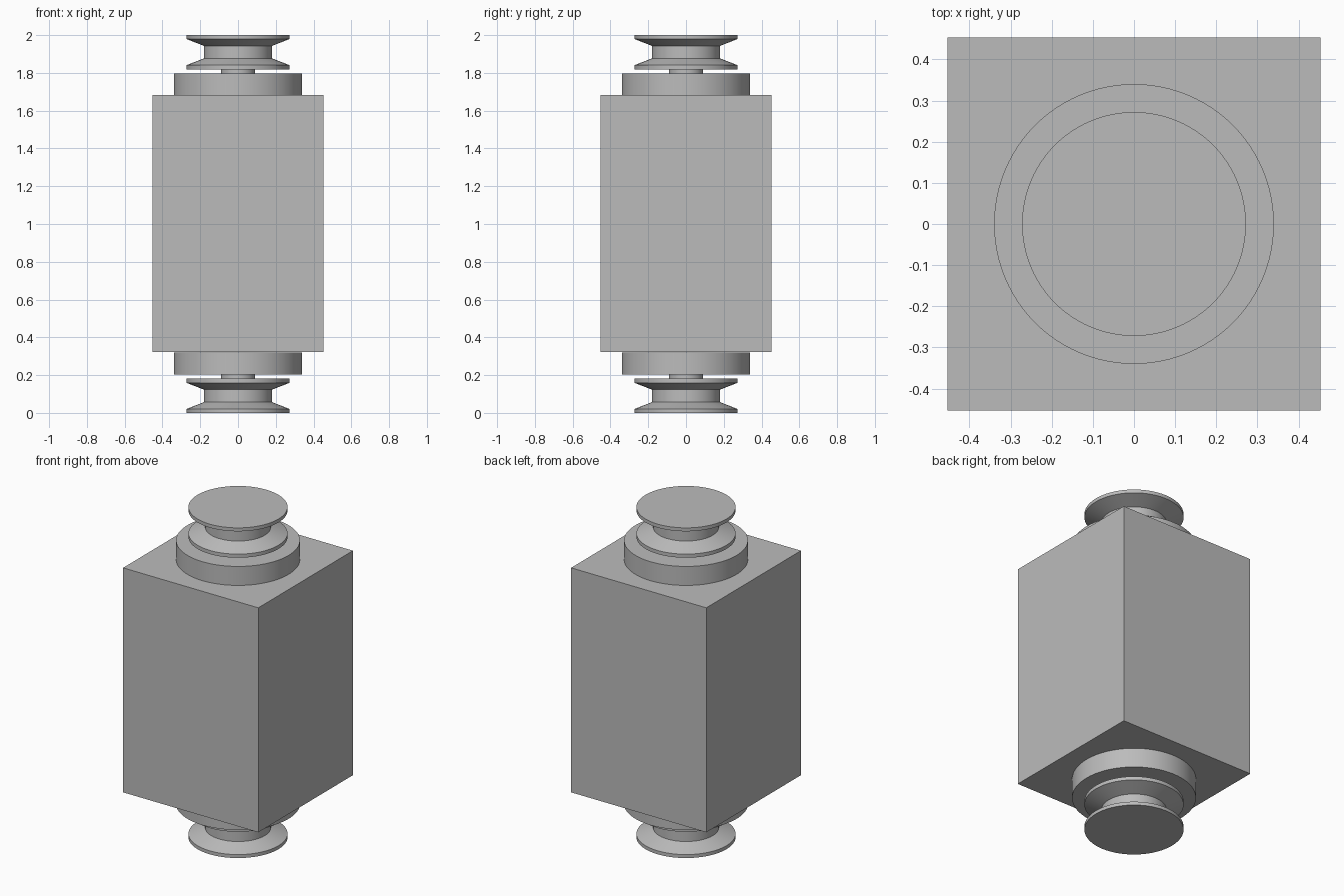
import bpy, bmesh, math

cube = bpy.data.objects.get("Cube")
if cube:
    bpy.data.objects.remove(cube, do_unlink=True)

grey = bpy.data.materials.new("plain_grey")
grey.use_nodes = True
colour = (0.5, 0.5, 0.5, 1)
grey.diffuse_color = colour
grey.node_tree.nodes["Principled BSDF"].inputs["Base Color"].default_value = colour

MIDDLE = 1.0
SIDES = 96


def finish(name, bm, smooth):
    bmesh.ops.recalc_face_normals(bm, faces=bm.faces)
    mesh = bpy.data.meshes.new(name)
    bm.to_mesh(mesh)
    bm.free()
    mesh.materials.append(grey)
    obj = bpy.data.objects.new(name, mesh)
    bpy.context.collection.objects.link(obj)
    if smooth:
        bpy.ops.object.select_all(action="DESELECT")
        obj.select_set(True)
        bpy.context.view_layer.objects.active = obj
        bpy.ops.object.shade_smooth_by_angle(angle=math.radians(20))
    return obj


def turned(name, profile, flip):
    """Spin a (radius, height) profile about z; flip mirrors it to the lower end."""
    bm = bmesh.new()
    rings = []
    for r, z in profile:
        if flip:
            z = 2 * MIDDLE - z
        rings.append([bm.verts.new((r * math.cos(a), r * math.sin(a), z))
                      for a in (math.tau * i / SIDES for i in range(SIDES))])
    for low, high in zip(rings, rings[1:]):
        for i in range(SIDES):
            j = (i + 1) % SIDES
            bm.faces.new((low[i], low[j], high[j], high[i]))
    bm.faces.new(rings[0])
    bm.faces.new(rings[-1])
    return finish(name, bm, True)


# Square motor body
bm = bmesh.new()
bmesh.ops.create_cube(bm, size=1)
bmesh.ops.scale(bm, vec=(0.906, 0.906, 1.36), verts=bm.verts)
bmesh.ops.translate(bm, vec=(0, 0, MIDDLE + 0.003), verts=bm.verts)
finish("body", bm, False)

# Collar, shaft and grooved pulley at each end
collar = [(0.34, 1.68), (0.34, 1.798)]
shaft = [(0.09, 1.79), (0.09, 1.83)]
pulley = [(0.272, 1.819), (0.272, 1.841), (0.18, 1.877),
          (0.18, 1.943), (0.272, 1.979), (0.272, 2.0)]
for end, flip in (("upper", False), ("lower", True)):
    turned(end + "_collar", collar, flip)
    turned(end + "_shaft", shaft, flip)
    turned(end + "_pulley", pulley, flip)
